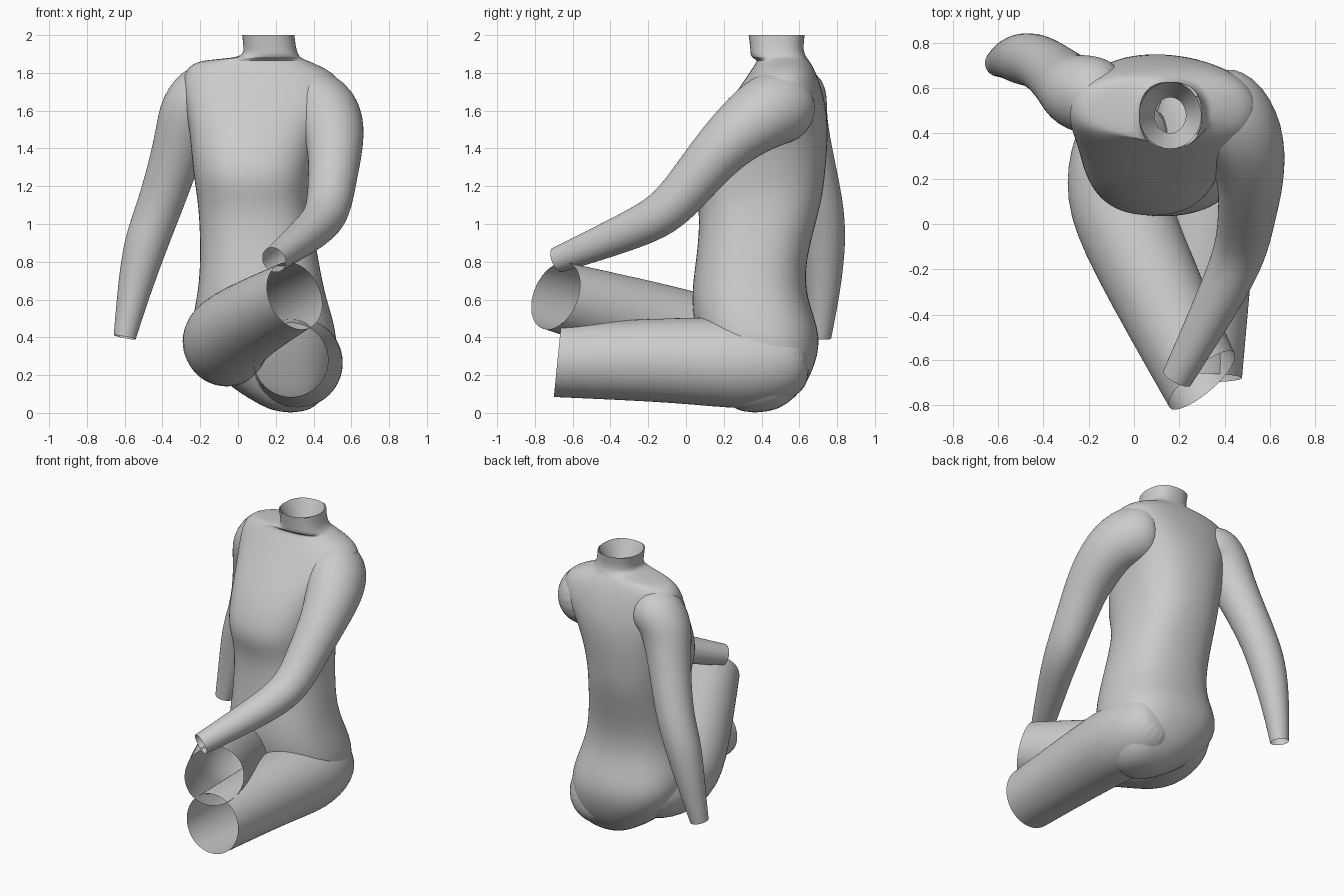
import bpy, bmesh, math
from mathutils import Vector

old = bpy.data.objects.get("Cube")
if old:
    bpy.data.objects.remove(old, do_unlink=True)

SEGMENTS = 20
ANGLES = [math.tau * i / SEGMENTS for i in range(SEGMENTS)]
GREY = (.6, .6, .6, 1)
cloth = bpy.data.materials.new("plain grey")
cloth.use_nodes = True
cloth.diffuse_color = GREY
cloth.node_tree.nodes["Principled BSDF"].inputs["Base Color"].default_value = GREY


def loft(name, rings, close_start=True):
    """Skin a list of point rings into a smooth, open-ended tube."""
    bm = bmesh.new()
    loops = [[bm.verts.new(point) for point in ring] for ring in rings]
    for low, high in zip(loops, loops[1:]):
        for i in range(SEGMENTS):
            j = (i + 1) % SEGMENTS
            bm.faces.new((low[i], low[j], high[j], high[i]))
    if close_start:
        bm.faces.new(loops[0][::-1])
    bmesh.ops.recalc_face_normals(bm, faces=bm.faces)
    mesh = bpy.data.meshes.new(name)
    bm.to_mesh(mesh)
    bm.free()
    mesh.materials.append(cloth)
    obj = bpy.data.objects.new(name, mesh)
    bpy.context.collection.objects.link(obj)
    smooth = obj.modifiers.new("smooth", 'SUBSURF')
    smooth.levels = smooth.render_levels = 2
    bpy.ops.object.select_all(action='DESELECT')
    bpy.context.view_layer.objects.active = obj
    obj.select_set(True)
    bpy.ops.object.shade_smooth_by_angle(angle=math.radians(60))


def level_ring(height, right, left, front, back, power=2.4):
    """Horizontal rounded cross-section filling the given extents."""
    def bulge(value):
        return math.copysign(abs(value) ** (2 / power), value)
    center = Vector(((right + left) / 2, (front + back) / 2, height))
    half_width, half_depth = (left - right) / 2, (back - front) / 2
    return [center + Vector((half_width * bulge(math.cos(angle)),
                             half_depth * bulge(math.sin(angle)), 0))
            for angle in ANGLES]


def limb(name, path, up, end_normal=None):
    """Round tube along a path of (x, y, z, radius)."""
    points = [Vector(station[:3]) for station in path]
    last = len(points) - 1
    rings = []
    for i, center in enumerate(points):
        tangent = points[min(i + 1, last)] - points[max(i - 1, 0)]
        if end_normal and i == last:
            tangent = Vector(end_normal)
        side = tangent.cross(Vector(up)).normalized()
        rise = side.cross(tangent).normalized()
        radius = path[i][-1]
        rings.append([center + radius * (side * math.cos(angle) + rise * math.sin(angle))
                      for angle in ANGLES])
    loft(name, rings)


# Torso from the seat up to the open collar
seat = [
    (0, .2, .36, .28, .45),
    (.07, .06, .46, .2, .58),
    (.2, -.13, .51, .14, .67),
    (.4, -.27, .54, .05, .73),
]
waist_and_chest = [
    (.6, -.22, .47, .02, .64),
    (.8, -.2, .43, .05, .63),
    (1.1, -.21, .38, .08, .72),
    (1.25, -.24, .39, 0, .74),
    (1.5, -.26, .44, .12, .76),
]
shoulders = [
    (1.65, -.29, .55, .23, .74),
    (1.78, -.3, .55, .32, .7),
    (1.84, -.26, .43, .36, .67),
    (1.87, -.19, .36, .38, .65),
]
collar = [
    (1.88, .02, .33, .34, .64),
    (1.92, .03, .31, .34, .62),
    (2, .02, .3, .33, .63),
]
loft("torso", [level_ring(*ring) for ring in seat + waist_and_chest + shoulders + collar])

# Inner lining narrowing below the collar
rim_height, *rim = collar[-1]
inward = (1, -1, 1, -1)
lining = [level_ring(rim_height - depth,
                     *[edge + sign * depth / 2 for edge, sign in zip(rim, inward)],
                     power=2)
          for depth in (0, .07, .14)]
loft("collar_lining", lining, close_start=False)

# Right arm hanging back beside the hip
limb("right_arm", [
    (-.05, .55, 1.7, .14), (-.19, .57, 1.7, .18), (-.26, .58, 1.6, .17),
    (-.3, .62, 1.45, .14), (-.41, .72, 1.1, .12), (-.49, .73, .9, .12),
    (-.55, .73, .65, .09), (-.6, .71, .4, .06)], up=(0, 1, 0))

# Left arm reaching forward, bent at the elbow
limb("left_arm", [
    (.28, .57, 1.65, .16), (.4, .51, 1.63, .21), (.49, .38, 1.57, .19),
    (.52, .2, 1.42, .15), (.5, .05, 1.24, .13), (.48, -.09, 1.07, .12),
    (.42, -.25, .98, .11), (.19, -.68, .81, .07)], up=(0, 0, 1))

# Right thigh crossing over to the left, cut open at the knee
limb("right_thigh", [
    (0, .56, .36, .15), (-.05, .36, .36, .23), (-.08, .13, .37, .24),
    (0, -.1, .46, .22), (.3, -.69, .62, .19)],
    up=(.2, .1, 1), end_normal=(.6, -.7, .3))

# Left thigh pointing forward, cut open at the knee
limb("left_thigh", [
    (.3, .65, .29, .13), (.31, .53, .27, .22), (.32, .3, .26, .25),
    (.31, 0, .28, .23), (.28, -.68, .28, .2)],
    up=(0, 0, 1), end_normal=(0, -1, .1))
